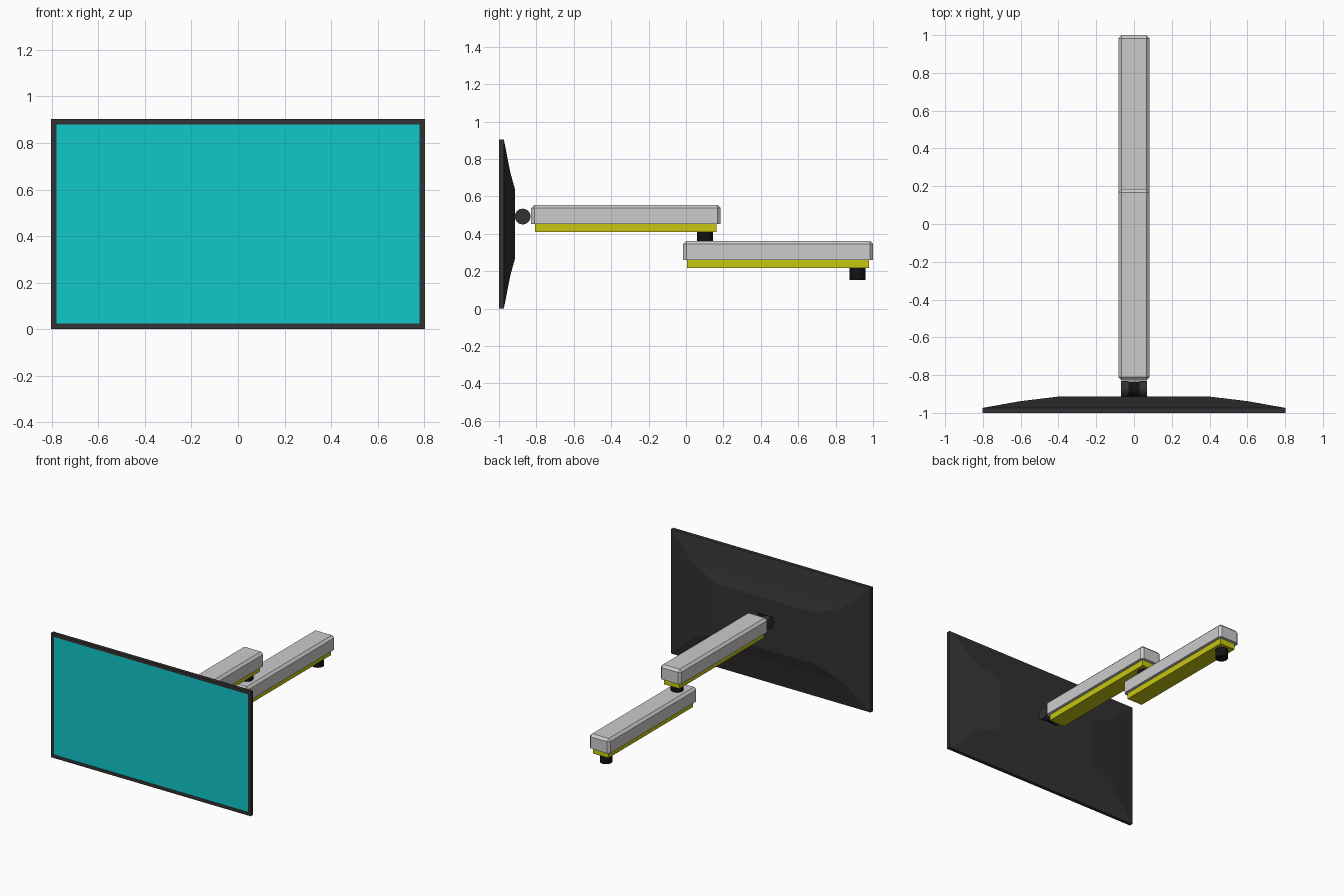
import bpy, bmesh, math

if "Cube" in bpy.data.objects:
    bpy.data.objects.remove(bpy.data.objects["Cube"])


def material(name, r, g, b):
    m = bpy.data.materials.new(name)
    m.diffuse_color = (r, g, b, 1)
    m.use_nodes = True
    m.node_tree.nodes["Principled BSDF"].inputs["Base Color"].default_value = m.diffuse_color
    return m


DARK = material("dark_plastic", 0.032, 0.032, 0.032)
BLACK = material("black_plastic", 0.006, 0.006, 0.006)
TEAL = material("teal_display", 0.005, 0.57, 0.585)
YELLOW = material("yellow_trim", 0.57, 0.57, 0.006)


def finish(bm, name, mat):
    bmesh.ops.recalc_face_normals(bm, faces=bm.faces)
    me = bpy.data.meshes.new(name)
    bm.to_mesh(me)
    bm.free()
    ob = bpy.data.objects.new(name, me)
    bpy.context.collection.objects.link(ob)
    if mat:
        me.materials.append(mat)
    return ob


def smooth(ob):
    bpy.ops.object.select_all(action='DESELECT')
    ob.select_set(True)
    bpy.context.view_layer.objects.active = ob
    bpy.ops.object.shade_smooth_by_angle(angle=math.radians(30))


def loft(name, rings, mat):
    """Skin rectangles given as (half width, half height, y), capped at both ends."""
    bm = bmesh.new()
    loops = [[bm.verts.new((sx * w, y, 0.452 + sz * h))
              for sx, sz in ((-1, -1), (1, -1), (1, 1), (-1, 1))]
             for w, h, y in rings]
    for a, b in zip(loops, loops[1:]):
        for i in range(4):
            j = (i + 1) % 4
            bm.faces.new((a[i], a[j], b[j], b[i]))
    bm.faces.new(loops[0])
    bm.faces.new(loops[-1])
    return finish(bm, name, mat)


def arm_block(name, half_w, y0, y1, z0, z1, bevel, mat):
    """Box, optionally with chamfered vertical corners and top edges."""
    bm = bmesh.new()
    bmesh.ops.create_cube(bm, size=1)
    for v in bm.verts:
        v.co = (v.co.x * 2 * half_w, (y0 + y1) / 2 + v.co.y * (y1 - y0),
                (z0 + z1) / 2 + v.co.z * (z1 - z0))
    if bevel:
        mid = (z0 + z1) / 2
        edges = [e for e in bm.edges if max(v.co.z for v in e.verts) > mid]
        bmesh.ops.bevel(bm, geom=edges, offset=bevel, segments=1,
                        affect='EDGES', profile=0.5)
    return finish(bm, name, mat)


def cylinder(name, radius, depth, location, mat, rotation=(0, 0, 0)):
    bpy.ops.mesh.primitive_cylinder_add(vertices=32, radius=radius, depth=depth,
                                        location=location, rotation=rotation)
    ob = bpy.context.object
    ob.name = name
    ob.data.materials.append(mat)
    smooth(ob)


# Monitor housing: recessed front, thin rim, faceted back
loft("monitor_housing", [
    (0.779, 0.428, -0.995), (0.779, 0.428, -1.0), (0.803, 0.452, -1.0),
    (0.803, 0.452, -0.974), (0.602, 0.27, -0.938), (0.402, 0.185, -0.914)], DARK)

# Display panel set in the bezel
loft("display_panel", [(0.779, 0.428, -0.998), (0.779, 0.428, -0.99)], TEAL)

# Tilt hinge behind the monitor
side = (0, math.pi / 2, 0)
cylinder("tilt_hinge_core", 0.039, 0.06, (0, -0.873, 0.492), BLACK, side)
for s, label in ((-1, "left"), (1, "right")):
    cylinder("tilt_hinge_" + label, 0.042, 0.04, (s * 0.048, -0.873, 0.492), DARK, side)

# Two arm segments, each with a cover, a lower trim and a pivot pin
for label, y0, y1, z, pin_bottom in (("upper", -0.828, 0.185, 0.452, 0.362),
                                     ("lower", -0.015, 1.0, 0.26, 0.152)):
    arm_block(label + "_arm_cover", 0.083, y0, y1, z, z + 0.102, 0.017, None)
    arm_block(label + "_arm_trim", 0.062, y0 + 0.021, y1 - 0.021, z - 0.043, z,
              0, YELLOW)
    top = z - 0.04
    cylinder(label + "_pivot_pin", 0.042, top - pin_bottom,
             (0, y1 - 0.083, (top + pin_bottom) / 2), BLACK)
